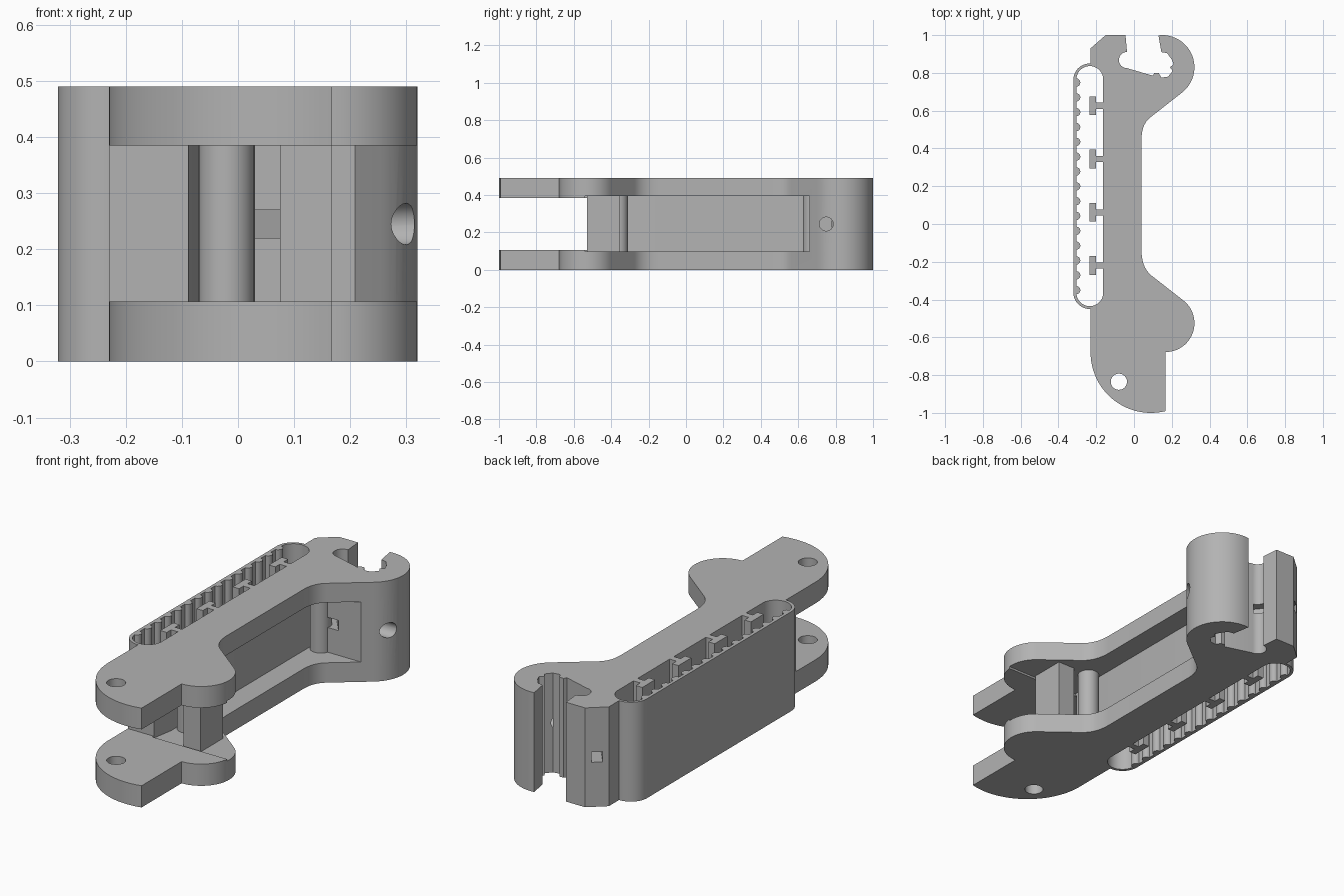
import bpy, bmesh, math
from mathutils import Matrix

if "Cube" in bpy.data.objects:
    bpy.data.objects.remove(bpy.data.objects["Cube"], do_unlink=True)

grey = bpy.data.materials.new("plain_grey")
grey.use_nodes = True
COLOUR = (0.45, 0.45, 0.45, 1)
grey.diffuse_color = COLOUR
grey.node_tree.nodes["Principled BSDF"].inputs["Base Color"].default_value = COLOUR
HEIGHT = 0.49


def arc(cx, cy, r, start, end, n=24):
    angles = [math.radians(start + (end - start) * i / n) for i in range(n + 1)]
    return [(cx + r * math.cos(a), cy + r * math.sin(a)) for a in angles]


def fillet(a, b, c, n=10):
    ts = [i / n for i in range(n + 1)]
    return [tuple((1 - t) ** 2 * p + 2 * t * (1 - t) * q + t * t * s
                  for p, q, s in zip(a, b, c)) for t in ts]


def stadium(x, r, y0, y1):
    return arc(x, y1 - r, r, 0, 180) + arc(x, y0 + r, r, 180, 360)


def rect(x0, x1, y0, y1):
    return [(x0, y0), (x1, y0), (x1, y1), (x0, y1)]


def prism(name, points, z0=0.0, z1=HEIGHT, matrix=None):
    """Extrude a closed profile upward from z0 to z1."""
    bm = bmesh.new()
    face = bm.faces.new([bm.verts.new((x, y, z0)) for x, y in points])
    top = bmesh.ops.extrude_face_region(bm, geom=[face])["geom"]
    verts = [v for v in top if isinstance(v, bmesh.types.BMVert)]
    bmesh.ops.translate(bm, verts=verts, vec=(0, 0, z1 - z0))
    if matrix:
        bm.transform(matrix)
    bmesh.ops.recalc_face_normals(bm, faces=bm.faces)
    mesh = bpy.data.meshes.new(name)
    bm.to_mesh(mesh)
    bm.free()
    mesh.materials.append(grey)
    obj = bpy.data.objects.new(name, mesh)
    bpy.context.collection.objects.link(obj)
    return obj


def combine(target, tool, operation):
    """Apply a boolean and discard the tool."""
    tool.hide_render = True
    mod = target.modifiers.new("cut", "BOOLEAN")
    mod.operation, mod.solver, mod.object = operation, "EXACT", tool
    bpy.context.view_layer.objects.active = target
    bpy.ops.object.modifier_apply(modifier=mod.name)
    bpy.data.objects.remove(tool, do_unlink=True)


def smooth(obj):
    bpy.ops.object.select_all(action="DESELECT")
    obj.select_set(True)
    bpy.context.view_layer.objects.active = obj
    bpy.ops.object.shade_smooth_by_angle(angle=math.radians(25))


# Arm outline: rounded foot, lobe, waist, and head with an open clamp notch
outline = arc(0.09, -0.68, 0.32, 180, 284)
outline += arc(0.167, -0.525, 0.153, -90, 52)
outline += fillet((0.095, -0.275), (0.04, -0.232), (0.04, -0.14))
outline += fillet((0.04, 0.45), (0.04, 0.53), (0.09, 0.567))
outline += arc(0.15, 0.83, 0.17, -52, 97)
outline += [(0.145, 0.91), (0.175, 0.905), (0.2, 0.87), (0.21, 0.845), (0.19, 0.83),
            (0.205, 0.81), (0.18, 0.78), (0.145, 0.775), (0.13, 0.8), (0.108, 0.8),
            (0.1, 0.785)]
outline += arc(-0.037, 0.868, 0.043, 270, 90, 16)
outline += [(-0.045, 1), (-0.15, 1), (-0.23, 0.93)]
arm = prism("arm_body", outline)

# Side loop with a through slot
combine(arm, prism("loop", stadium(-0.234, 0.087, -0.45, 0.85)), "UNION")
combine(arm, prism("slot", stadium(-0.234, 0.071, -0.435, 0.836), -0.1, 0.6), "DIFFERENCE")

# Fork gap at the front and side pocket between the plates
combine(arm, prism("fork_gap", rect(-0.5, 0.5, -1.2, -0.53), 0.107, 0.385), "DIFFERENCE")
pocket = [(-0.09, -0.54), (0.5, -0.54), (0.5, 0.66), (-0.07, 0.66), (-0.07, -0.42)]
combine(arm, prism("pocket", pocket, 0.098, 0.395), "DIFFERENCE")

# Pivot hole, round side hole and slanted square channel in the head
combine(arm, prism("pivot", arc(-0.08, -0.835, 0.043, 0, 345, 23), -0.1, 0.6), "DIFFERENCE")
side = Matrix.Translation((0.18, 0.75, 0.245)) @ Matrix.Rotation(math.pi / 2, 4, "Y")
combine(arm, prism("side_hole", arc(0, 0, 0.037, 0, 345, 23), 0, 0.3, side), "DIFFERENCE")
slant = (Matrix.Translation((-0.068, 0.812, 0))
         @ Matrix.Rotation(math.atan2(-0.305, 0.245), 4, "Z"))
combine(arm, prism("channel", rect(-0.23, 0.23, -0.025, 0.025), 0.22, 0.27, slant), "DIFFERENCE")
smooth(arm)

# Stop block and two pins standing between the plates
prism("stop_block", rect(0.075, 0.167, -0.53, -0.355), 0.09, 0.4)
for name, y in (("front_pin", -0.36), ("back_pin", 0.675)):
    smooth(prism(name, arc(-0.02, y, 0.05, 0, 345, 23), 0.09, 0.4))

# Rounded teeth on the outer wall of the slot
for i in range(15):
    y = -0.35 + i * 0.0785
    smooth(prism(f"tooth_{i + 1}", arc(-0.306, y, 0.022, -90, 90, 10)))

# T-shaped ribs on the inner wall of the slot
for i in range(4):
    y = -0.22 + i * 0.282
    tee = [(-0.15, y - 0.016), (-0.15, y + 0.016), (-0.2, y + 0.016), (-0.2, y + 0.05),
           (-0.235, y + 0.05), (-0.235, y - 0.05), (-0.2, y - 0.05), (-0.2, y - 0.016)]
    prism(f"tee_rib_{i + 1}", tee)
